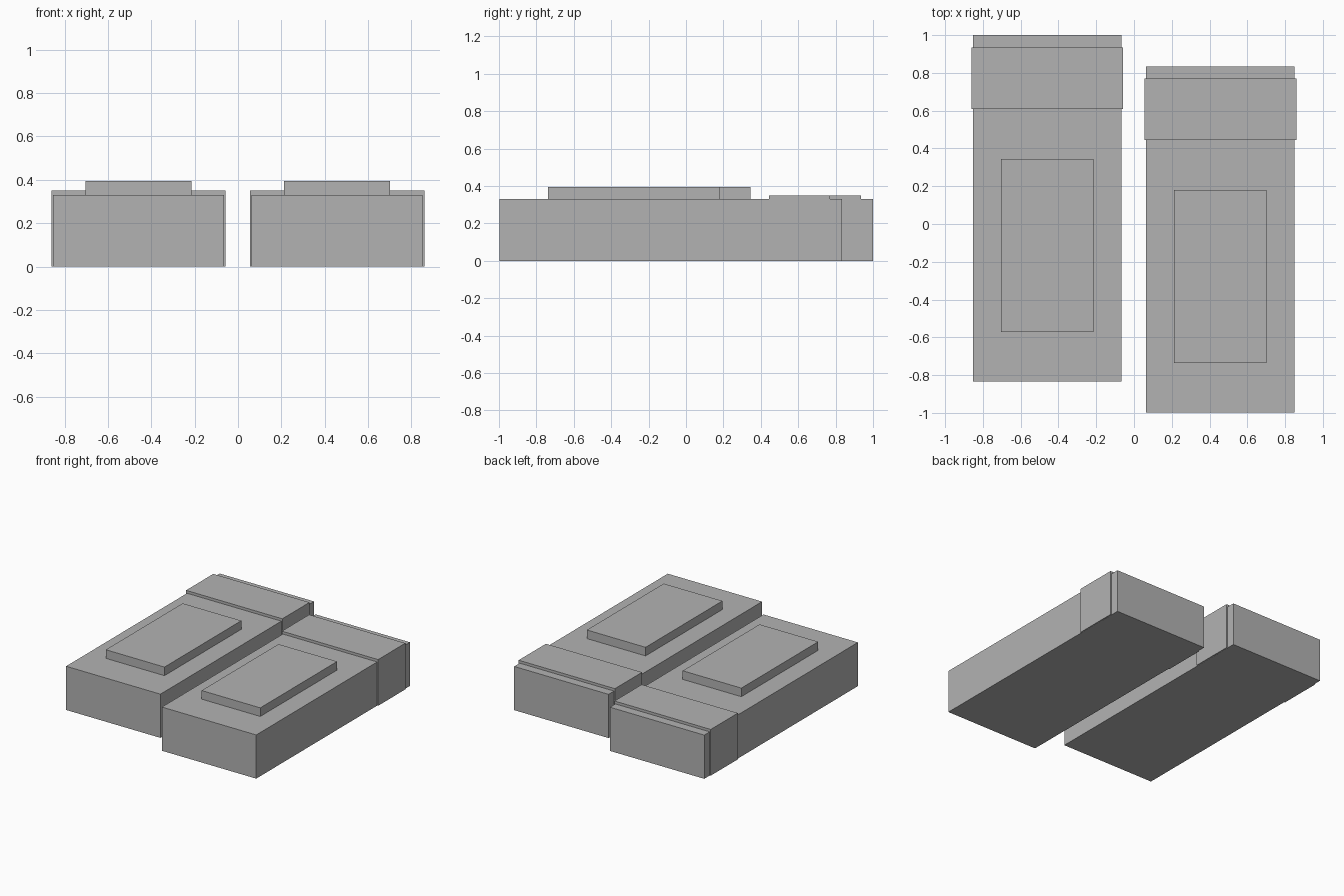
import bpy

if "Cube" in bpy.data.objects:
    bpy.data.objects.remove(bpy.data.objects["Cube"])

grey = bpy.data.materials.new("plain_grey")
grey.diffuse_color = (0.45, 0.45, 0.45, 1)
grey.use_nodes = True
grey.node_tree.nodes["Principled BSDF"].inputs["Base Color"].default_value = grey.diffuse_color


def box(name, x, y, z):
    """Box spanning the (low, high) range on each axis."""
    bpy.ops.mesh.primitive_cube_add(size=1)
    ob = bpy.context.object
    ob.name = name
    ob.location = [(r[0] + r[1]) / 2 for r in (x, y, z)]
    ob.scale = [r[1] - r[0] for r in (x, y, z)]
    bpy.ops.object.transform_apply(location=True, rotation=False, scale=True)
    ob.data.materials.append(grey)
    return ob


# Two identical blocks side by side, the right one set further forward
for side, cx, dy in (("left", -0.459, 0.0), ("right", 0.457, -0.165)):
    def span(half):
        return (cx - half, cx + half)

    def along(a, b):
        return (a + dy, b + dy)

    # Main slab
    box(side + "_body", span(0.394), along(-0.833, 1.0), (0, 0.33))
    # Slightly wider and taller band near the back
    box(side + "_band", span(0.402), along(0.61, 0.935), (0.001, 0.35))
    # Raised pad on top
    box(side + "_pad", span(0.245), along(-0.572, 0.345), (0.33, 0.395))
